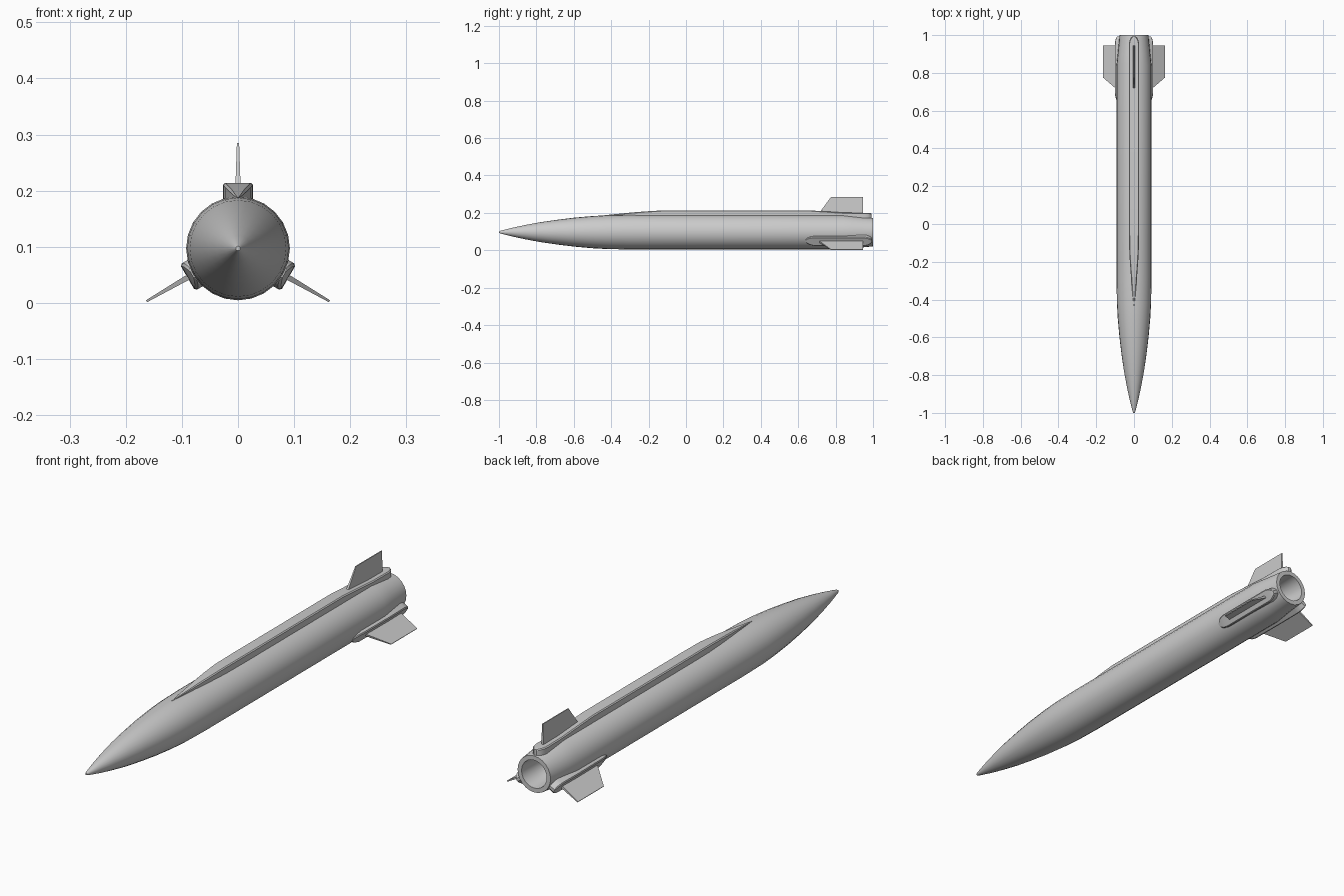
import bpy, bmesh, math
from mathutils import Matrix, Vector

if "Cube" in bpy.data.objects:
    bpy.data.objects.remove(bpy.data.objects["Cube"])

AXIS = 0.097   # height of the body centreline


def finish(name, bm, roll=0.0, angle=30):
    """Turn a bmesh built around the y axis into an object at the centreline."""
    bmesh.ops.recalc_face_normals(bm, faces=bm.faces)
    bm.transform(Matrix.Translation((0, 0, AXIS)) @ Matrix.Rotation(roll, 4, 'Y'))
    me = bpy.data.meshes.new(name)
    bm.to_mesh(me)
    bm.free()
    ob = bpy.data.objects.new(name, me)
    bpy.context.collection.objects.link(ob)
    bpy.ops.object.select_all(action='DESELECT')
    ob.select_set(True)
    bpy.context.view_layer.objects.active = ob
    bpy.ops.object.shade_smooth_by_angle(angle=math.radians(angle))
    return ob


def loft(name, rings, roll=0.0, angle=30):
    """Skin a list of equal-length point rings and cap both ends."""
    bm = bmesh.new()
    vr = [[bm.verts.new(p) for p in r] for r in rings]
    n = len(vr[0])
    for a, b in zip(vr, vr[1:]):
        for i in range(n):
            j = (i + 1) % n
            bm.faces.new((a[i], a[j], b[j], b[i]))
    bm.faces.new(vr[0])
    bm.faces.new(vr[-1])
    return finish(name, bm, roll, angle)


def circle(y, r, n=24):
    return [(r * math.sin(2 * math.pi * i / n), y, r * math.cos(2 * math.pi * i / n))
            for i in range(n)]


# Body: ogive nose, straight tube, tapered tail and hollow exhaust
body_profile = [(-1.0, 0.004), (-0.99, 0.008), (-0.93, 0.023), (-0.86, 0.038),
                (-0.78, 0.053), (-0.69, 0.066), (-0.6, 0.077), (-0.5, 0.086),
                (-0.42, 0.0905), (-0.3, 0.0925), (0.84, 0.0925), (0.9, 0.086),
                (1.0, 0.076), (1.0, 0.058), (0.93, 0.053), (0.84, 0.04), (0.78, 0.02)]
loft("body", [circle(y, r) for y, r in body_profile])


# Fairings: chamfered strips that ride on the body, (y, half width, top radius)
def fairing(name, stations, roll):
    rings = []
    for y, w, top in stations:
        base = 0.068
        c = min(0.004, w * 0.3)
        rings.append([(-w, y, base), (w, y, base), (w, y, top - c),
                      (w - c, y, top), (c - w, y, top), (-w, y, top - c)])
    loft(name, rings, roll)


tail_end = [(0.955, 0.027, 0.103), (0.973, 0.023, 0.103),
            (0.985, 0.016, 0.102), (0.993, 0.006, 0.1)]
dorsal = [(-0.435, 0.001, 0.0905), (-0.38, 0.007, 0.096), (-0.28, 0.016, 0.106),
          (-0.2, 0.022, 0.112), (-0.12, 0.026, 0.1165), (0.0, 0.027, 0.117),
          (0.65, 0.027, 0.117), (0.76, 0.027, 0.110), (0.85, 0.027, 0.104)]
short = [(0.64, 0.007, 0.0945), (0.648, 0.016, 0.0965), (0.662, 0.023, 0.0995),
         (0.685, 0.027, 0.103), (0.85, 0.027, 0.104)]


# Fins: tapered blades, three around the tail
def fin(name, roll):
    outline = [(0.70, 0.085, 0.0055), (0.945, 0.085, 0.0055),
               (0.945, 0.188, 0.002), (0.775, 0.188, 0.002)]
    loft(name, [[(s * t, y, r) for y, r, t in outline] for s in (-1, 1)], roll, 10)


for side, k in (("top", 0), ("right", 1), ("left", 2)):
    roll = k * 2 * math.pi / 3
    fairing(side + "_fairing", (short if k else dorsal) + tail_end, roll)
    fin(side + "_fin", roll)
